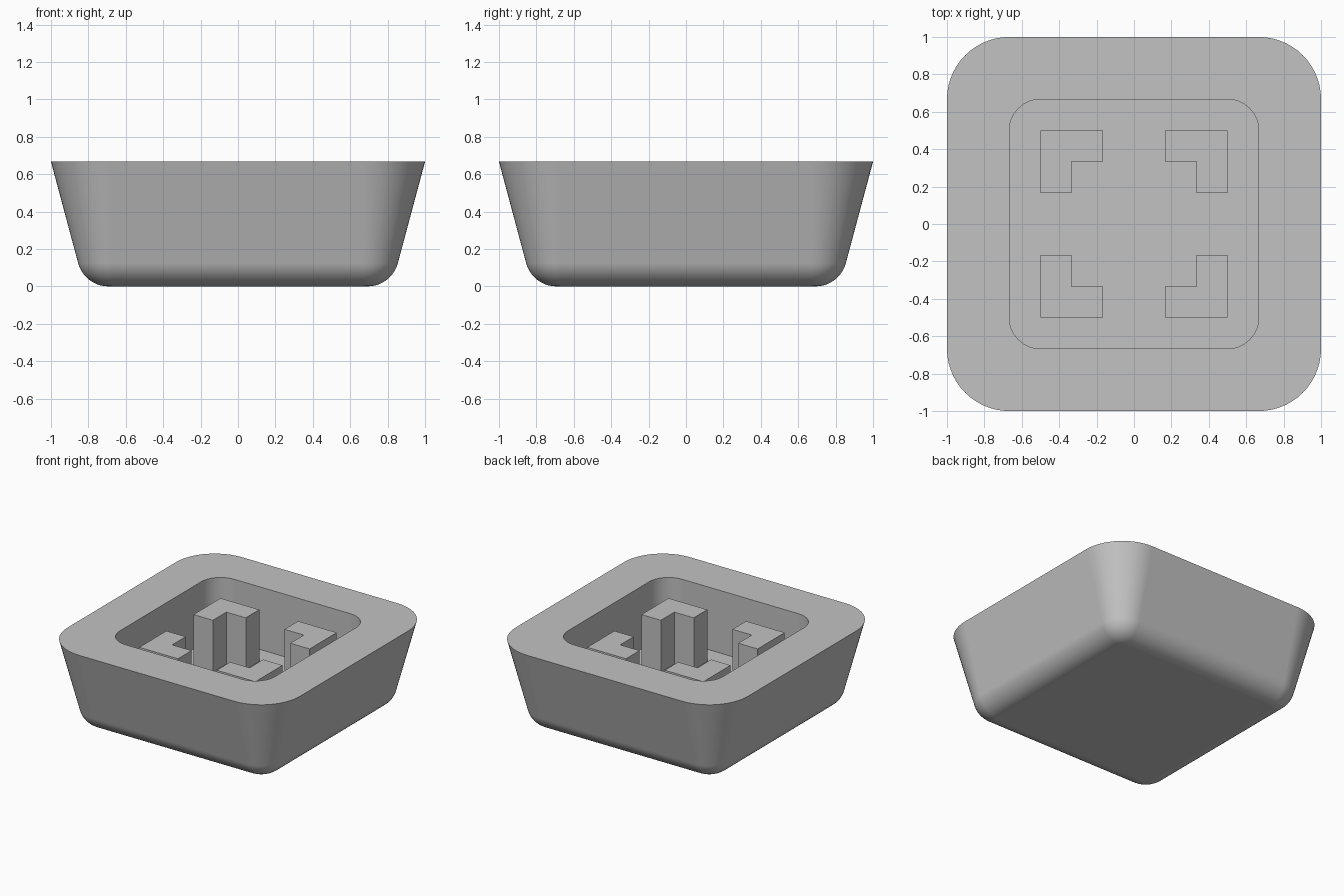
import bpy
import bmesh
from math import sin, cos, tan, pi, radians

cube = bpy.data.objects.get("Cube")
if cube:
    bpy.data.objects.remove(cube, do_unlink=True)

HEIGHT = 2 / 3
FLOOR = 0.18
POST_TOP = 0.583
DRAFT = radians(15)
FILLET = 1 / 6
CORNER_STEPS = 14
FILLET_STEPS = 10

# One grey for everything
grey = bpy.data.materials.new("plain_grey")
grey.use_nodes = True
colour = (0.54, 0.54, 0.54, 1)
grey.diffuse_color = colour
grey.node_tree.nodes["Principled BSDF"].inputs["Base Color"].default_value = colour


def finish(bm, name):
    bmesh.ops.recalc_face_normals(bm, faces=bm.faces)
    mesh = bpy.data.meshes.new(name)
    bm.to_mesh(mesh)
    bm.free()
    mesh.materials.append(grey)
    obj = bpy.data.objects.new(name, mesh)
    bpy.context.collection.objects.link(obj)
    return obj


def ring(bm, half, centre, z):
    """Rounded square whose corner arcs are centred at +-centre."""
    verts = []
    for corner in range(4):
        mid = corner * pi / 2 + pi / 4
        cx = centre * (1 if cos(mid) > 0 else -1)
        cy = centre * (1 if sin(mid) > 0 else -1)
        for i in range(CORNER_STEPS + 1):
            a = (corner + i / CORNER_STEPS) * pi / 2
            r = half - centre
            verts.append(bm.verts.new((cx + r * cos(a), cy + r * sin(a), z)))
    return verts


# Tapered tray: filleted base, sloping sides, flat rim, straight-walled recess
base_half = 1 - HEIGHT * tan(DRAFT)
fillet_start = base_half - FILLET * tan((pi / 2 - DRAFT) / 2)
bm = bmesh.new()
rings = []
for i in range(FILLET_STEPS + 1):
    a = (pi / 2 - DRAFT) * i / FILLET_STEPS
    rings.append(ring(bm, fillet_start + FILLET * sin(a), 2 / 3, FILLET * (1 - cos(a))))
rings.append(ring(bm, 1, 2 / 3, HEIGHT))
rings.append(ring(bm, 2 / 3, 0.5, HEIGHT))
rings.append(ring(bm, 2 / 3, 0.5, FLOOR))
for low, high in zip(rings, rings[1:]):
    n = len(low)
    for i in range(n):
        j = (i + 1) % n
        bm.faces.new((low[i], low[j], high[j], high[i]))
bm.faces.new(rings[0])
bm.faces.new(rings[-1])
tray = finish(bm, "tray")

bpy.ops.object.select_all(action="DESELECT")
tray.select_set(True)
bpy.context.view_layer.objects.active = tray
bpy.ops.object.shade_smooth_by_angle(angle=radians(30))
weighted = tray.modifiers.new("even_shading", "WEIGHTED_NORMAL")
weighted.keep_sharp = True

# Four L-shaped posts, elbows pointing at the recess corners
o, m, i = 1 / 2, 1 / 3, 1 / 6
outline = [(o, o), (i, o), (i, m), (m, m), (m, i), (o, i)]
for side, sx in (("left", 1), ("right", -1)):
    for end, sy in (("front", -1), ("back", 1)):
        bm = bmesh.new()
        face = bm.faces.new([bm.verts.new((sx * x, sy * y, FLOOR)) for x, y in outline])
        grown = bmesh.ops.extrude_face_region(bm, geom=[face], use_keep_orig=True)
        top = [v for v in grown["geom"] if isinstance(v, bmesh.types.BMVert)]
        bmesh.ops.translate(bm, verts=top, vec=(0, 0, POST_TOP - FLOOR))
        finish(bm, f"{end}_{side}_post")
